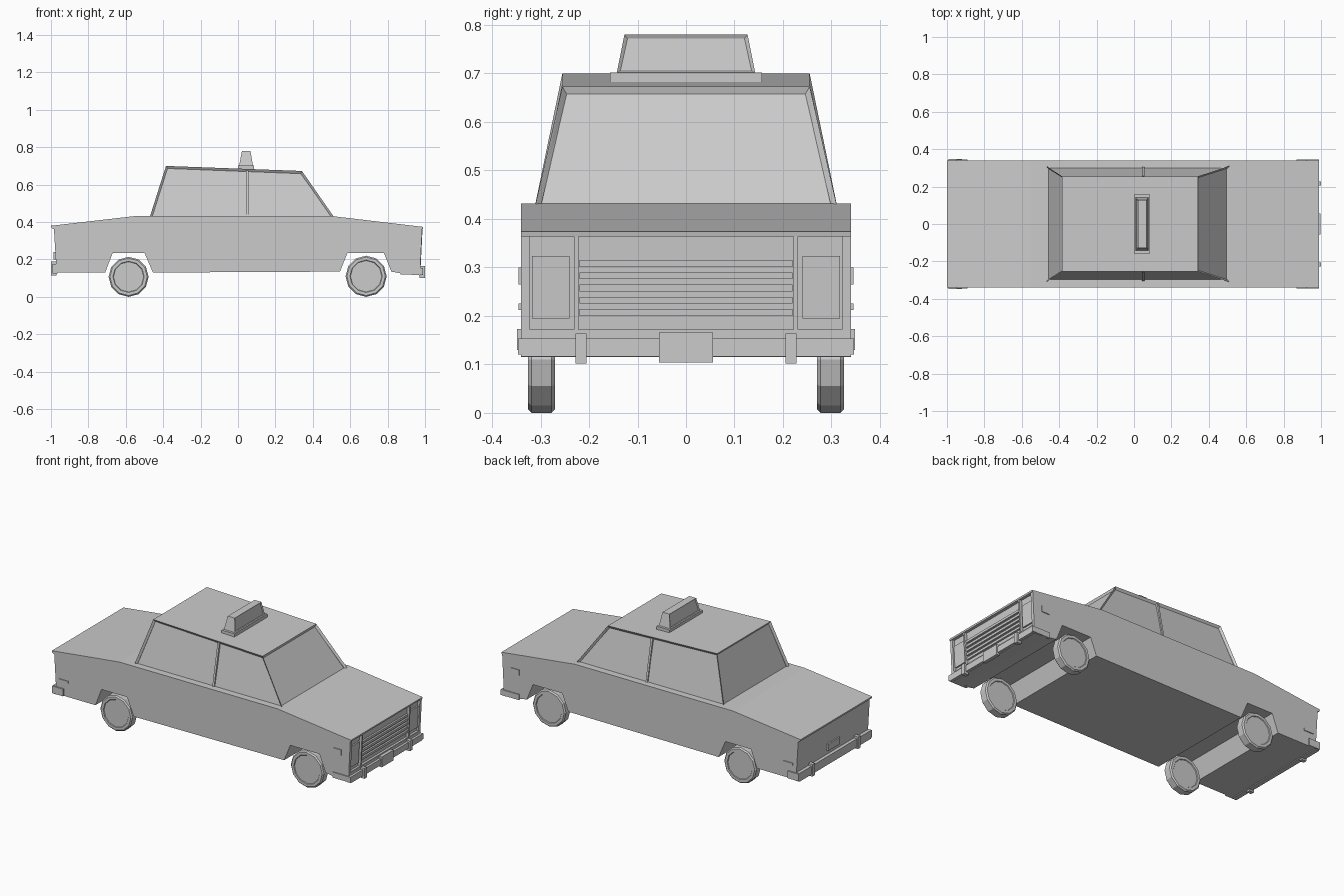
import bpy, bmesh, math
from mathutils import Matrix, Vector

if "Cube" in bpy.data.objects:
    bpy.data.objects.remove(bpy.data.objects["Cube"])

grey = bpy.data.materials.new("plain grey")
grey.use_nodes = True
colour = (0.6, 0.6, 0.6, 1)
grey.diffuse_color = colour
grey.node_tree.nodes["Principled BSDF"].inputs["Base Color"].default_value = colour


def finish(name, bm):
    bmesh.ops.recalc_face_normals(bm, faces=bm.faces)
    mesh = bpy.data.meshes.new(name)
    bm.to_mesh(mesh)
    bm.free()
    mesh.materials.append(grey)
    ob = bpy.data.objects.new(name, mesh)
    bpy.context.collection.objects.link(ob)
    return ob


def box(name, x, y, z, lean=0.0):
    """Box between pairs of limits; lean shifts x with height."""
    bm = bmesh.new()
    bmesh.ops.create_cube(bm, size=1)
    for v in bm.verts:
        v.co = Vector([(a + b) / 2 + c * (b - a) for (a, b), c in zip((x, y, z), v.co)])
        v.co.x += lean * (v.co.z - 0.27)
    return finish(name, bm)


def pair(name, x, y, z, lean=0.0):
    box("left_side_" + name, x, y, z, lean)
    box("right_side_" + name, x, (-y[1], -y[0]), z, lean)


def hull(bottom, top):
    """Six-sided solid from two rings of four corners."""
    bm = bmesh.new()
    lo = [bm.verts.new(p) for p in bottom]
    hi = [bm.verts.new(p) for p in top]
    bm.faces.new(lo)
    bm.faces.new(hi)
    sides = [bm.faces.new((lo[i], lo[(i + 1) % 4], hi[(i + 1) % 4], hi[i])) for i in range(4)]
    bmesh.ops.recalc_face_normals(bm, faces=bm.faces)
    return bm, sides


def ring(x0, x1, y, z0, z1):
    return [(x0, -y, z0), (x1, -y, z1), (x1, y, z1), (x0, y, z0)]


# Body: side profile with wheel arches, extruded across the car
profile = [(-1, .38), (-.55, .432), (.5, .432), (.99, .374), (.988, .364),
           (.97, .364), (.96, .17), (.976, .17), (.974, .115), (.9, .12), (.82, .135),
           (.78, .235), (.585, .235), (.545, .135), (-.455, .13), (-.5, .235),
           (-.67, .235), (-.71, .13), (-.97, .13), (-.984, .362), (-.997, .368)]
bm = bmesh.new()
face = bm.faces.new([bm.verts.new((x, -.34, z)) for x, z in profile])
out = bmesh.ops.extrude_face_region(bm, geom=[face])
for v in out["geom"]:
    if isinstance(v, bmesh.types.BMVert):
        v.co.y = .34
finish("body", bm)

# Cabin with recessed windows on all four sides
bm, sides = hull(ring(-.477, .525, .315, .41, .41), ring(-.385, .342, .255, .70, .673))
bmesh.ops.inset_individual(bm, faces=sides, thickness=.014, depth=-.012)
finish("cabin", bm)

# Centre pillars between the side windows
for side, s in (("left", 1), ("right", -1)):
    bm, _ = hull([(x, s * y, .425) for x, y in ((.043, .29), (.055, .29), (.055, .307), (.043, .307))],
                 [(x, s * y, .675) for x, y in ((.043, .24), (.055, .24), (.055, .256), (.043, .256))])
    finish(side + "_side_door_pillar", bm)

# Roof sign
box("sign_base", (0, .086), (-.157, .157), (.672, .702))
bm, sides = hull(ring(.006, .08, .143, .70, .70), ring(.021, .067, .127, .78, .78))
bmesh.ops.inset_individual(bm, faces=[sides[1], sides[3]], thickness=.01, depth=-.005)
finish("roof_sign", bm)

# Grille, headlights and their frame
TILT = .05
box("grille_lower_rail", (.955, .979), (-.34, .34), (.155, .172), TILT)
pair("grille_edge", (.95, .98), (.322, .34), (.165, .366), TILT)
pair("grille_divider", (.955, .982), (.222, .231), (.17, .366), TILT)
pair("headlight", (.955, .974), (.24, .318), (.195, .324), TILT)
for i in range(5):
    z = .2 + i * .0253
    box("grille_slat_%d" % (i + 1), (.955, .976), (-.22, .22), (z, z + .014), TILT)

# Front bumper with wraps, guards and plate
box("front_bumper", (.965, .99), (-.34, .34), (.116, .153))
pair("front_bumper_wrap", (.87, .99), (.33, .346), (.12, .153))
pair("front_bumper_guard", (.97, 1), (.205, .228), (.102, .164))
box("front_plate", (.975, .996), (-.056, .056), (.104, .166))

# Rear bumper with wraps, guards and plate
box("rear_bumper", (-.993, -.965), (-.34, .34), (.125, .175))
pair("rear_bumper_wrap", (-.993, -.92), (.33, .348), (.13, .173))
pair("rear_bumper_guard", (-1, -.97), (.205, .228), (.115, .188))
box("rear_plate", (-.986, -.97), (-.055, .055), (.2, .24))

# Side marker lights
pair("front_marker", (.87, .925), (.33, .345), (.265, .3))
pair("rear_marker", (-.95, -.89), (.33, .345), (.212, .226))

# Wheels: twelve-sided tyres with bevelled rims and recessed hubs
for place, cx, r in (("front", .685, .11), ("rear", -.585, .107)):
    for side, s in (("left", 1), ("right", -1)):
        bm = bmesh.new()
        bmesh.ops.create_cone(bm, cap_ends=True, segments=12, radius1=r, radius2=r, depth=.055,
                              matrix=Matrix.Rotation(math.pi / 2, 4, "X"))
        caps = [f for f in bm.faces if len(f.verts) == 12]
        edges = [e for f in caps for e in f.edges]
        bmesh.ops.bevel(bm, geom=edges, offset=.007, segments=1, affect="EDGES")
        caps = [f for f in bm.faces if len(f.verts) == 12]
        bmesh.ops.inset_individual(bm, faces=caps, thickness=.016, depth=0)
        bmesh.ops.inset_individual(bm, faces=caps, thickness=.003, depth=-.004)
        bmesh.ops.translate(bm, verts=bm.verts, vec=(cx, s * .298, r))
        finish("%s_%s_side_wheel" % (place, side), bm)
